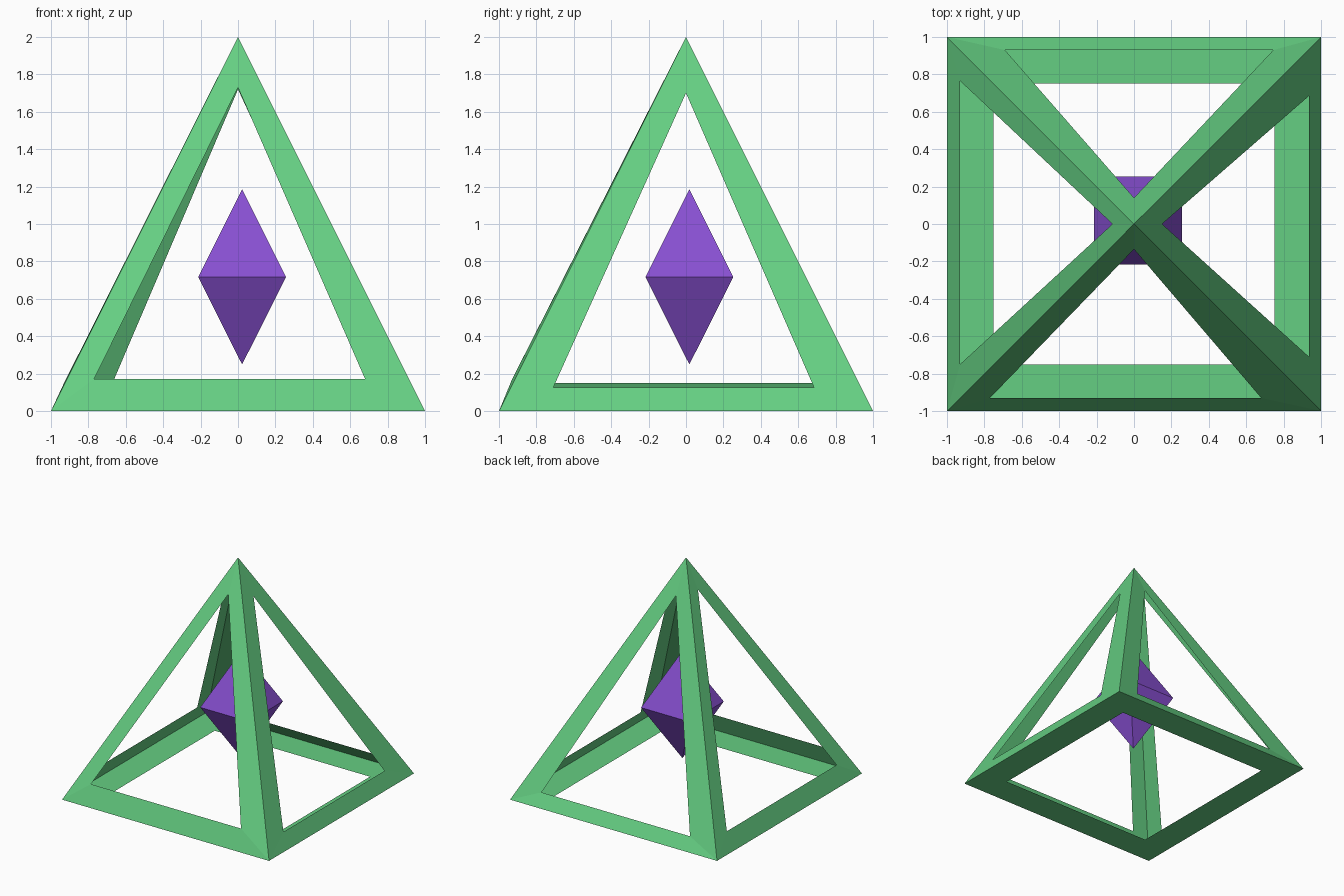
import bpy
import bmesh
from math import pi

if "Cube" in bpy.data.objects:
    bpy.data.objects.remove(bpy.data.objects["Cube"], do_unlink=True)


def make_material(name, colour):
    mat = bpy.data.materials.new(name)
    mat.use_nodes = True
    mat.diffuse_color = colour
    mat.node_tree.nodes["Principled BSDF"].inputs["Base Color"].default_value = colour
    return mat


def make_object(name, bm, mat):
    mesh = bpy.data.meshes.new(name)
    bm.to_mesh(mesh)
    bm.free()
    mesh.materials.append(mat)
    obj = bpy.data.objects.new(name, mesh)
    bpy.context.collection.objects.link(obj)
    return obj


def ring(bm, outer, inner):
    """Join an outer loop to an inner loop with one flat quad per side."""
    n = len(outer)
    for i in range(n):
        j = (i + 1) % n
        bm.faces.new((outer[i], outer[j], inner[j], inner[i]))


green = make_material("leaf green", (0.130, 0.620, 0.225, 1))
purple = make_material("violet", (0.245, 0.079, 0.640, 1))

# Pyramid frame: thin open sides around triangular windows
bm = bmesh.new()
signs = ((-1, -1), (1, -1), (1, 1), (-1, 1))
base = [bm.verts.new((x, y, 0)) for x, y in signs]
apex = bm.verts.new((0, 0, 2))

# Window corners per side: front, right, back, left (slightly uneven)
windows = (
    ((-0.77, -0.93, 0.17), (0.68, -0.93, 0.17), (0, -0.135, 1.73)),
    ((0.936, -0.71, 0.125), (0.936, 0.685, 0.125), (0.15, 0, 1.70)),
    ((0.745, 0.93, 0.105), (-0.69, 0.93, 0.105), (0, 0.14, 1.72)),
    ((-0.93, 0.765, 0.15), (-0.93, -0.75, 0.15), (-0.115, 0, 1.75)),
)
for i, window in enumerate(windows):
    ring(bm, (base[i], base[(i + 1) % 4], apex), [bm.verts.new(p) for p in window])

# Flat base border around a square opening
opening = [bm.verts.new((x * 0.75, y * 0.75, 0)) for x, y in signs]
ring(bm, base[::-1], opening[::-1])
make_object("pyramid_frame", bm, green)

# Floating crystal: two four-sided pyramids joined at the waist
bm = bmesh.new()
waist = [bm.verts.new((x * 0.235, y * 0.235, 0)) for x, y in signs]
for tip_z in (0.468, -0.468):
    tip = bm.verts.new((0, 0, tip_z))
    for i in range(4):
        bm.faces.new((waist[i], waist[(i + 1) % 4], tip))
bmesh.ops.recalc_face_normals(bm, faces=bm.faces)
crystal = make_object("crystal", bm, purple)
crystal.location = (0.022, 0.018, 0.717)
